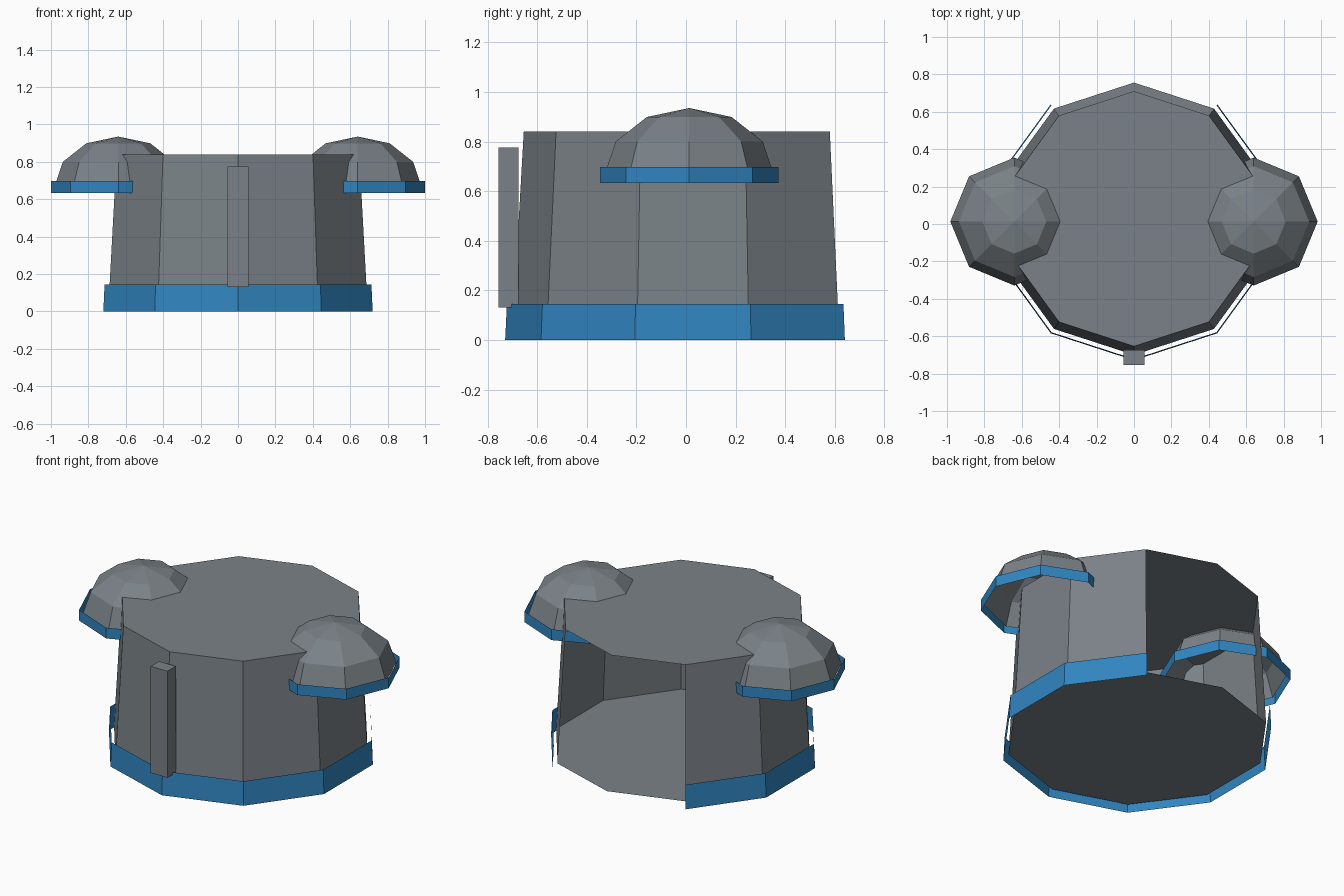
import bpy, bmesh, math

if "Cube" in bpy.data.objects:
    bpy.data.objects.remove(bpy.data.objects["Cube"])

CY = 0.028      # body centre in y


def material(name, rgb):
    m = bpy.data.materials.new(name)
    m.diffuse_color = (*rgb, 1.0)
    m.use_nodes = True
    m.node_tree.nodes["Principled BSDF"].inputs["Base Color"].default_value = m.diffuse_color
    return m


GREY = material("slate grey", (0.195, 0.222, 0.243))
BLUE = material("trim blue", (0.030, 0.235, 0.530))


def finish(name, bm, mat):
    mesh = bpy.data.meshes.new(name)
    bm.to_mesh(mesh)
    bm.free()
    mesh.materials.append(mat)
    obj = bpy.data.objects.new(name, mesh)
    bpy.context.collection.objects.link(obj)
    return obj


def lathe(name, profile, sides, centre, mat, start=0.0, skip=(), cap_bottom=False, cap_top=False):
    """Flat-sided shell through (radius, z) rings; skip lists the side panels left open."""
    bm = bmesh.new()
    rings = []
    for r, z in profile:
        n = 1 if r == 0 else sides
        rings.append([bm.verts.new((centre[0] + r * math.cos(start + i * math.tau / sides),
                                    centre[1] + r * math.sin(start + i * math.tau / sides), z))
                      for i in range(n)])
    for low, high in zip(rings, rings[1:]):
        for i in range(sides):
            if i in skip:
                continue
            j = (i + 1) % sides
            if len(high) == 1:
                bm.faces.new((low[i], low[j], high[0]))
            else:
                bm.faces.new((low[i], low[j], high[j], high[i]))
    if cap_bottom:
        bm.faces.new(rings[0][::-1])
    if cap_top:
        bm.faces.new(rings[-1])
    return finish(name, bm, mat)


# Ten-sided tapered body, open at the two rear panels (either side of +y)
back = math.pi / 2
lathe("body", [(0.728, 0.035), (0.682, 0.84)], 10, (0, CY), GREY, back,
      skip=(0, 9), cap_bottom=True, cap_top=True)

# Blue band around the foot, with the same rear opening
lathe("base_band", [(0.757, 0.0), (0.750, 0.145)], 10, (0, CY), BLUE, back, skip=(0, 9))

# Hollow shoulder domes with blue rims
R, H, Z0 = 0.342, 0.27, 0.665
dome = [(R * math.cos(math.radians(a)), Z0 + H * math.sin(math.radians(a))) for a in (0, 30, 60)]
dome.append((0, Z0 + H))
for side, x in (("left", -0.64), ("right", 0.64)):
    lathe(side + "_dome", dome, 8, (x, 0.013), GREY)
    lathe(side + "_dome_rim", [(0.36, 0.632), (0.36, 0.697)], 8, (x, 0.013), BLUE)

# Upright bar on the front
bm = bmesh.new()
bmesh.ops.create_cube(bm, size=1.0)
for v in bm.verts:
    v.co = (v.co.x * 0.112, -0.715 + v.co.y * 0.08, 0.453 + v.co.z * 0.645)
finish("front_bar", bm, GREY)
